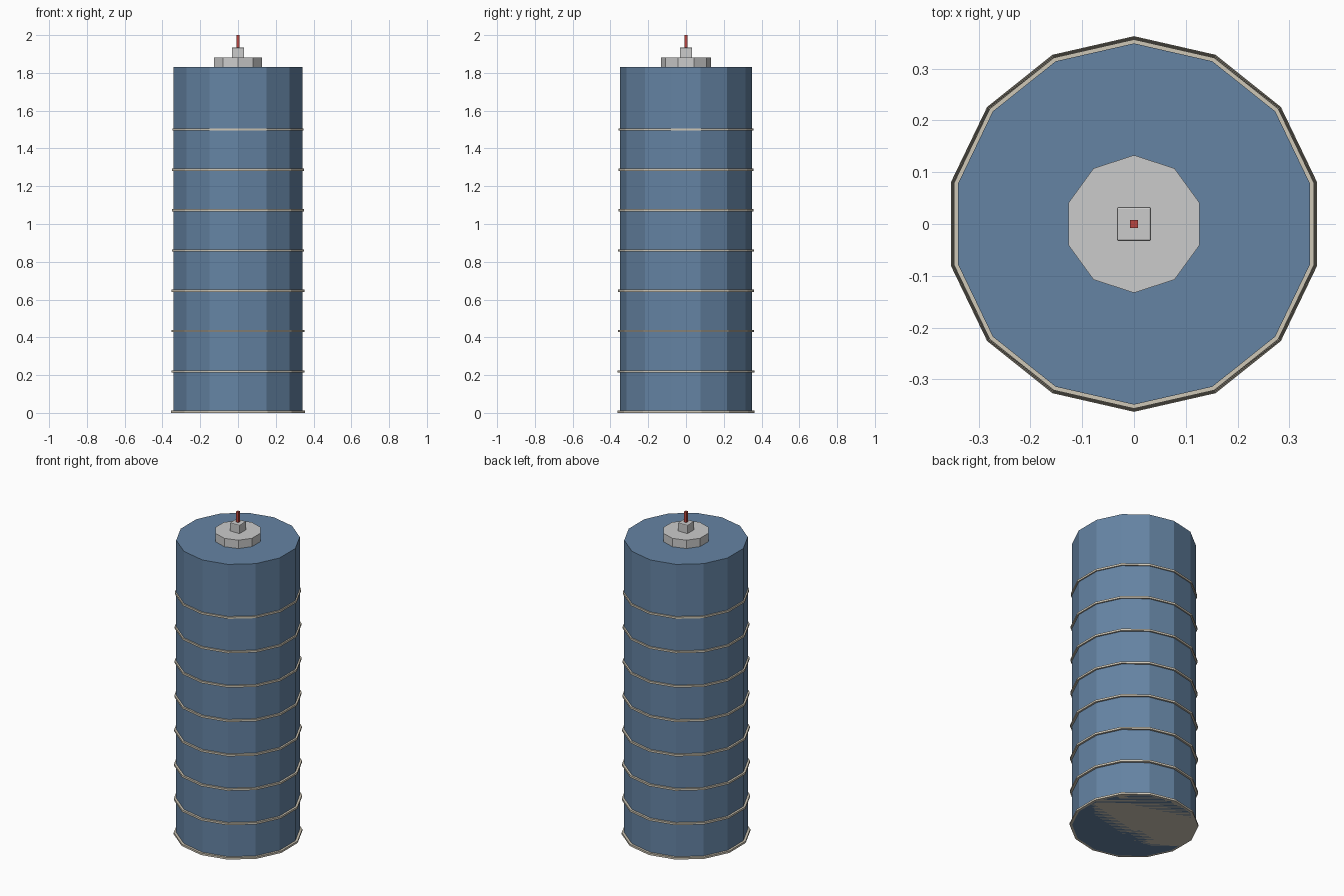
import bpy
import math

if "Cube" in bpy.data.objects:
    bpy.data.objects.remove(bpy.data.objects["Cube"])


def material(name, rgb):
    m = bpy.data.materials.new(name)
    m.diffuse_color = (*rgb, 1)
    m.use_nodes = True
    m.node_tree.nodes["Principled BSDF"].inputs["Base Color"].default_value = m.diffuse_color
    return m


blue = material("blue", (0.13, 0.23, 0.37))
cream = material("cream", (0.62, 0.57, 0.47))
red = material("red", (0.5, 0.06, 0.05))


def prism(name, sides, radius, z0, z1, mat=None):
    bpy.ops.mesh.primitive_cylinder_add(vertices=sides, radius=radius, depth=z1 - z0,
                                        location=(0, 0, (z0 + z1) / 2))
    ob = bpy.context.object
    ob.name = name
    if mat:
        ob.data.materials.append(mat)
    return ob


def box(name, width, z0, z1, mat=None):
    bpy.ops.mesh.primitive_cube_add(size=1, location=(0, 0, (z0 + z1) / 2))
    ob = bpy.context.object
    ob.name = name
    ob.scale = (width, width, z1 - z0)
    bpy.ops.object.transform_apply(location=False, rotation=False, scale=True)
    if mat:
        ob.data.materials.append(mat)
    return ob


# Main fourteen-sided body
prism("body", 14, 0.349, 0, 1.83, blue)

# Thin bands, slightly narrower towards the top
for i in range(8):
    z = i * 0.2135
    prism(f"band_{i + 1}", 14, 0.363 - 0.0009 * i, z, z + 0.012, cream)

# Cap, fuse holder and fuse
prism("cap", 10, 0.133, 1.82, 1.882)
holder = box("fuse_holder", 0.066, 1.87, 1.934)
bev = holder.modifiers.new("bevel", "BEVEL")
bev.width = 0.004
bev.segments = 2
box("fuse", 0.0145, 1.92, 2.0, red)
